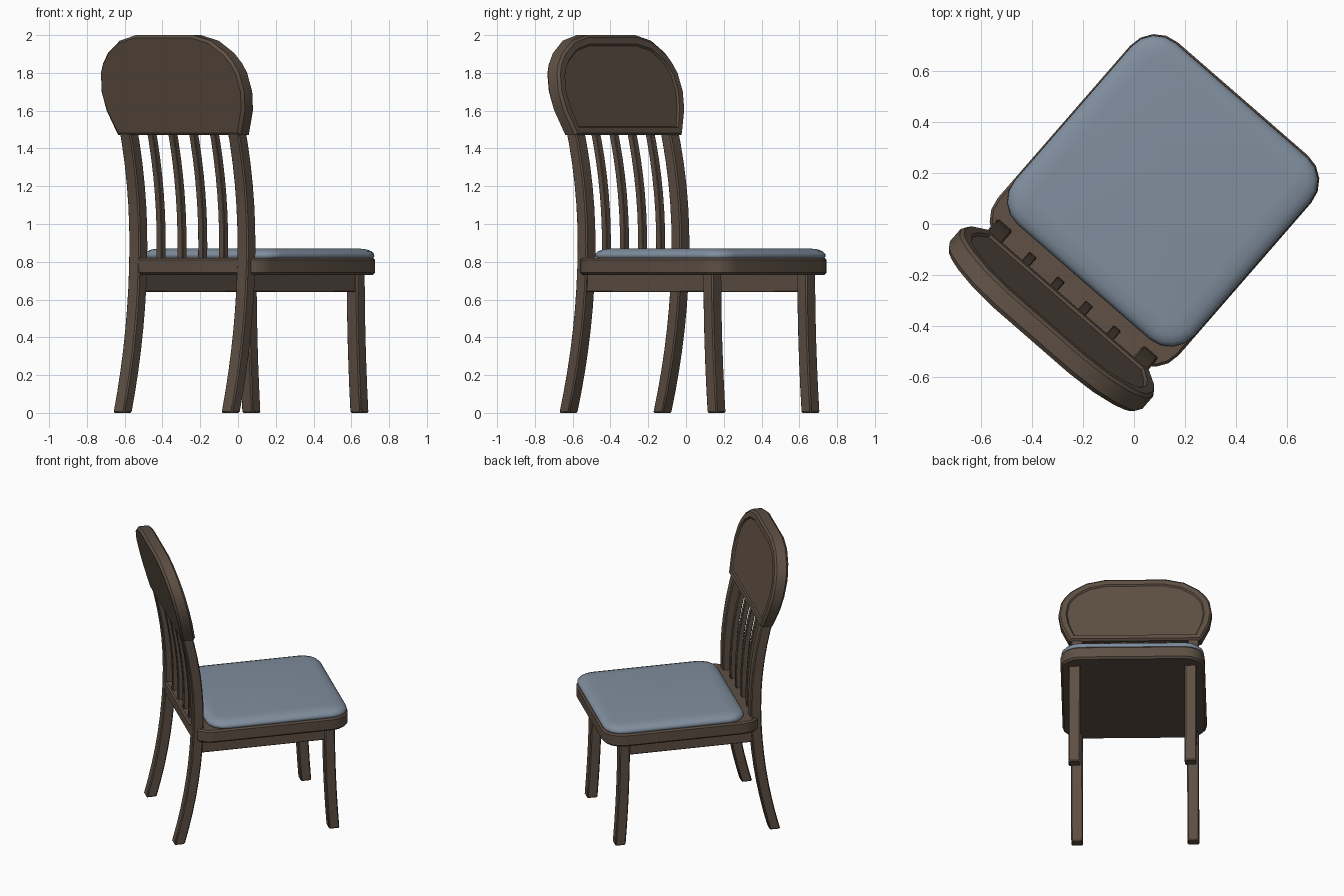
import bpy, bmesh, math
from mathutils import Matrix

if "Cube" in bpy.data.objects:
    bpy.data.objects.remove(bpy.data.objects["Cube"])

# The chair is built facing +y, then turned to its final heading
TURN = Matrix.Rotation(math.radians(-41), 4, 'Z')


def material(name, rgb):
    m = bpy.data.materials.new(name)
    m.diffuse_color = (*rgb, 1)
    m.use_nodes = True
    m.node_tree.nodes["Principled BSDF"].inputs["Base Color"].default_value = m.diffuse_color
    return m


WOOD = material("dark_wood", (0.112, 0.080, 0.058))
FABRIC = material("blue_grey_fabric", (0.215, 0.270, 0.340))


def finish(name, bm, mat, bevel=0.0, angle=30):
    bmesh.ops.recalc_face_normals(bm, faces=bm.faces)
    bm.transform(TURN)
    me = bpy.data.meshes.new(name)
    bm.to_mesh(me)
    bm.free()
    ob = bpy.data.objects.new(name, me)
    bpy.context.collection.objects.link(ob)
    me.materials.append(mat)
    if bevel:
        mod = ob.modifiers.new("edge", 'BEVEL')
        mod.width, mod.segments, mod.limit_method = bevel, 1, 'ANGLE'
        mod.angle_limit = math.radians(40)
    bpy.ops.object.select_all(action='DESELECT')
    ob.select_set(True)
    bpy.context.view_layer.objects.active = ob
    bpy.ops.object.shade_smooth_by_angle(angle=math.radians(angle))
    return ob


def loft(rings):
    """Closed solid through a list of equal-length point rings."""
    bm = bmesh.new()
    vs = [[bm.verts.new(p) for p in r] for r in rings]
    n = len(vs[0])
    for a, b in zip(vs, vs[1:]):
        for i in range(n):
            j = (i + 1) % n
            bm.faces.new((a[i], a[j], b[j], b[i]))
    bm.faces.new(vs[0])
    bm.faces.new(vs[-1])
    return bm


def bar(name, x, path, w, d):
    """Rectangular bar following a list of (y, z) points."""
    hw, hd = w / 2, d / 2
    finish(name, loft([[(x - hw, y - hd, z), (x + hw, y - hd, z),
                        (x + hw, y + hd, z), (x - hw, y + hd, z)]
                       for y, z in path]), WOOD, min(w, d) * 0.1)


def rounded_rect(hw, y0, y1, r, z, seg=4):
    pts = []
    for k, (cx, cy) in enumerate([(hw - r, y1 - r), (r - hw, y1 - r),
                                  (r - hw, y0 + r), (hw - r, y0 + r)]):
        for i in range(seg + 1):
            t = math.pi / 2 * (k + i / seg)
            pts.append((cx + r * math.cos(t), cy + r * math.sin(t), z))
    return pts


def back_y(z):
    """Curve of the rear posts: swept back at foot and top."""
    return -0.368 - (0.128 * ((0.9 - z) / 0.9) ** 2 if z < 0.9
                     else 0.072 * ((z - 0.9) / 0.57) ** 2)


def span(z0, z1, n):
    return [z0 + (z1 - z0) * i / n for i in range(n + 1)]


# Legs, rear posts and side aprons
for side, s in (("left", -1), ("right", 1)):
    bar(f"back_post_{side}", s * 0.379, [(back_y(z), z) for z in span(0, 1.54, 14)],
        0.077, 0.07)
    bar(f"front_leg_{side}", s * 0.379,
        [(0.514 + 0.03 * (1 - z / 0.75) ** 2, z) for z in span(0, 0.75, 6)], 0.077, 0.07)
    bm = bmesh.new()
    bmesh.ops.create_cube(bm, size=1, matrix=Matrix.Translation((s * 0.379, 0.073, 0.69))
                          @ Matrix.Diagonal((0.05, 0.86, 0.10, 1)))
    finish(f"side_apron_{side}", bm, WOOD, 0.004)

# Back slats
for i, x in enumerate((-0.219, -0.073, 0.073, 0.219)):
    bar(f"back_slat_{i + 1}", x, [(back_y(z), z) for z in span(0.79, 1.53, 8)], 0.038, 0.036)

# Seat frame
profile = [(0.012, 0.73), (0, 0.742), (0, 0.810), (0.010, 0.82)]
finish("seat_frame", loft([rounded_rect(0.47 - o, -0.405 + o, 0.65 - o, 0.132 - o, z)
                           for o, z in profile]), WOOD)

# Seat cushion
profile = [(0.012, 0.815), (0.002, 0.83), (0.004, 0.842), (0.018, 0.856),
           (0.045, 0.866), (0.09, 0.871)]
finish("seat_cushion", loft([rounded_rect(0.467 - o, -0.302 + o, 0.645 - o, 0.125 - o, z)
                             for o, z in profile]), FABRIC, angle=60)

# Headrest panel: arched outline, leaning back, inset front
half = [(0.43, 1.47), (0.485, 1.60), (0.5, 1.70), (0.485, 1.80),
        (0.46, 1.85), (0.415, 1.905), (0.32, 1.97), (0.2, 2.0)]
outline = half + [(-x, z) for x, z in reversed(half)]
LEAN = 0.23


def layer(y, shrink):
    return [(x * (1 - shrink / 0.5), y - LEAN * (z - 1.47),
             1.735 + (z - 1.735) * (1 - shrink / 0.265)) for x, z in outline]


bm = loft([layer(-0.487, 0.014), layer(-0.472, 0), layer(-0.408, 0), layer(-0.394, 0.012)])
bmesh.ops.recalc_face_normals(bm, faces=bm.faces)
front = [max((f for f in bm.faces if len(f.verts) > 4),
             key=lambda f: f.calc_center_median().y)]
bmesh.ops.inset_region(bm, faces=front, thickness=0.036, depth=0)
bmesh.ops.inset_region(bm, faces=front, thickness=0.008, depth=-0.010)
finish("headrest_panel", bm, WOOD)
